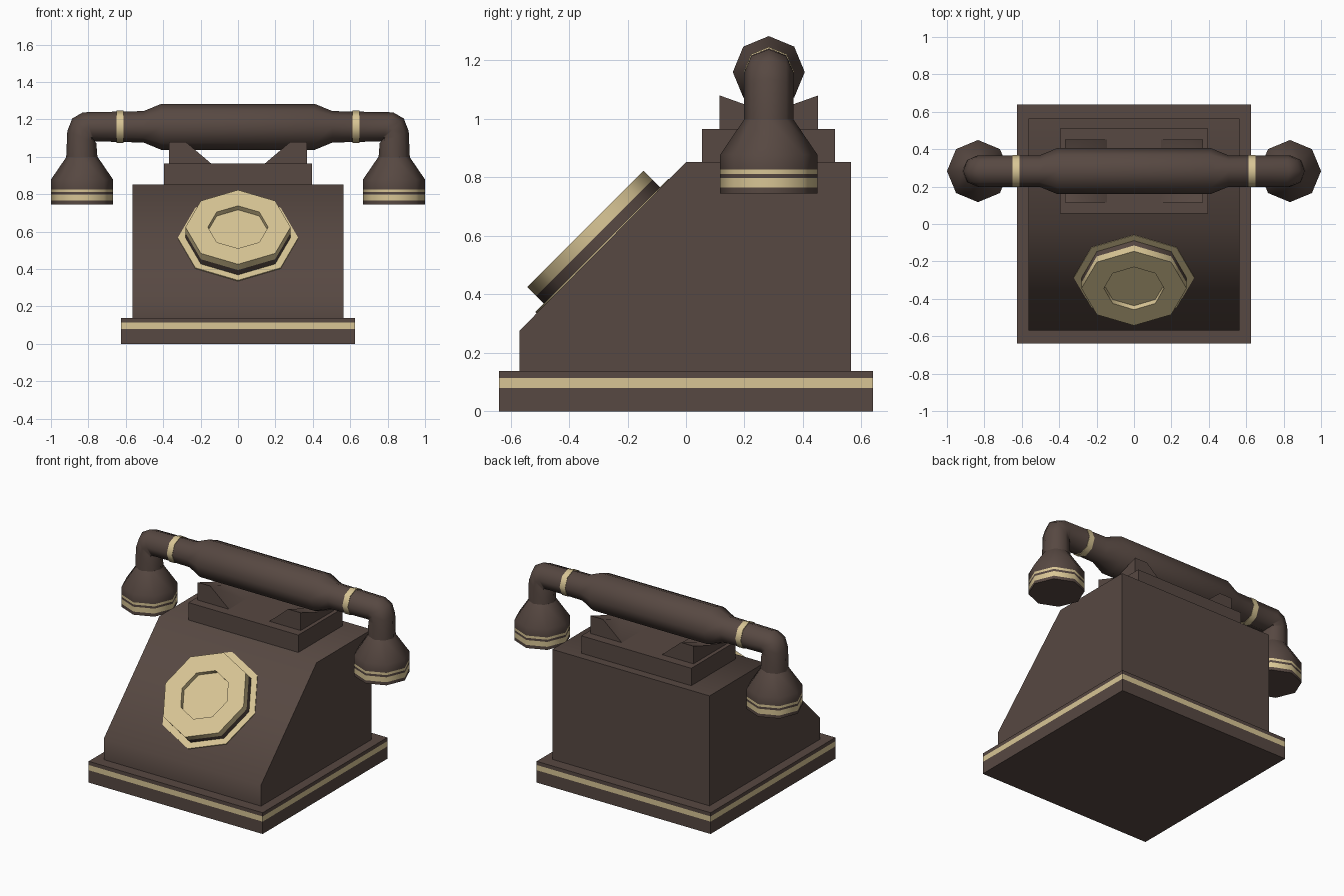
import bpy, bmesh, math
from mathutils import Vector, Matrix

if "Cube" in bpy.data.objects:
    bpy.data.objects.remove(bpy.data.objects["Cube"])


def material(name, rgb):
    m = bpy.data.materials.new(name)
    m.diffuse_color = (*rgb, 1)
    m.use_nodes = True
    m.node_tree.nodes["Principled BSDF"].inputs["Base Color"].default_value = m.diffuse_color
    return m


BROWN = material("dark brown", (0.095, 0.065, 0.054))
GOLD = material("pale gold", (0.69, 0.56, 0.30))


def loft(name, rings, gold=(), gold_caps=(False, False)):
    """Skin a list of point rings; bands listed in gold get the gold material."""
    bm = bmesh.new()
    vs = [[bm.verts.new(p) for p in ring] for ring in rings]
    n = len(vs[0])
    for i in range(len(vs) - 1):
        for j in range(n):
            k = (j + 1) % n
            f = bm.faces.new((vs[i][j], vs[i][k], vs[i + 1][k], vs[i + 1][j]))
            f.material_index = int(i in gold)
    for ring, g in zip((vs[0], vs[-1]), gold_caps):
        bm.faces.new(ring).material_index = int(g)
    bmesh.ops.recalc_face_normals(bm, faces=bm.faces)
    me = bpy.data.meshes.new(name)
    bm.to_mesh(me)
    bm.free()
    ob = bpy.data.objects.new(name, me)
    bpy.context.collection.objects.link(ob)
    me.materials.append(BROWN)
    me.materials.append(GOLD)
    bpy.ops.object.select_all(action='DESELECT')
    ob.select_set(True)
    bpy.context.view_layer.objects.active = ob
    bpy.ops.object.shade_smooth_by_angle(angle=math.radians(50))
    return ob


def rect(x, y0, y1, z):
    return [(-x, y0, z), (x, y0, z), (x, y1, z), (-x, y1, z)]


def octagon(centre, r, u, v):
    c, u, v = Vector(centre), Vector(u), Vector(v)
    return [c + r * (u * math.cos(a) + v * math.sin(a))
            for a in (i * math.pi / 4 for i in range(8))]


# Plinth with a gold band
loft("base", [rect(0.625, -0.64, 0.64, z) for z in (0, 0.08, 0.114, 0.138)], gold=(1,))

# Wedge body
profile = [(-0.57, 0.138), (-0.57, 0.275), (0, 0.852), (0.565, 0.852), (0.565, 0.138)]
loft("body", [[(x, y, z) for y, z in profile] for x in (-0.565, 0.565)])

# Cradle block and notched rests
loft("cradle_block", [rect(0.395, 0.055, 0.51, z) for z in (0.85, 0.965)])
for s, side in ((-1, "left"), (1, "right")):
    rings = []
    for y, top in ((0.115, 1.08), (0.283, 1.02), (0.452, 1.08)):
        rings.append([(s * 0.37, y, 0.96), (s * 0.37, y, top),
                      (s * 0.28, y, top), (s * 0.145, y, 0.965)])
    loft("cradle_rest_" + side, rings)

# Handset: one tube bent down at both ends
HY, HZ, R = 0.283, 1.16, 0.084
half = [(0.41, HZ, 0, 0.123), (0.505, HZ, 0, R), (0.797, HZ, 22.5, R),
        (0.827, 1.145, 45, R), (0.835, 1.105, 67.5, R), (0.835, 0.99, 90, R)]
stations = [(-x, z, -a, r) for x, z, a, r in reversed(half)] + half
rings = []
for x, z, a, r in stations:
    a = math.radians(a)
    rings.append(octagon((x, HY, z), r, (math.sin(a), 0, math.cos(a)), (0, 1, 0)))
loft("handset_tube", rings)

for s, side in ((-1, "left"), (1, "right")):
    # Gold collar on the handset arm
    loft("handset_collar_" + side,
         [octagon((s * x, HY, HZ), R + 0.002, (0, 0, 1), (0, 1, 0)) for x in (0.612, 0.65)],
         gold=(0,), gold_caps=(True, True))
    # Flared ear and mouth cups with two gold bands
    cup = [(1.0, 0.083), (0.878, 0.166), (0.826, 0.166), (0.811, 0.166),
           (0.797, 0.166), (0.765, 0.166), (0.745, 0.166)]
    loft("handset_cup_" + side,
         [octagon((s * 0.834, HY, z), r, (1, 0, 0), (0, 1, 0)) for z, r in cup],
         gold=(2, 4))

# Dial on the sloping face
up = Vector((0, -1, 1)).normalized()
along = Vector((0, 1, 1)).normalized()
mid = Vector((0, -0.285, 0.5645))


def dial_rings(steps):
    return [octagon(mid + up * h, r, (1, 0, 0), along) for h, r in steps]


loft("dial_trim", dial_rings([(-0.01, 0.322), (0.004, 0.322)]),
     gold=(0,), gold_caps=(True, True))
loft("dial", dial_rings([(-0.01, 0.281), (0.04, 0.281), (0.084, 0.281),
                         (0.084, 0.161), (0.054, 0.161)]),
     gold=(1, 2, 3), gold_caps=(False, True))
